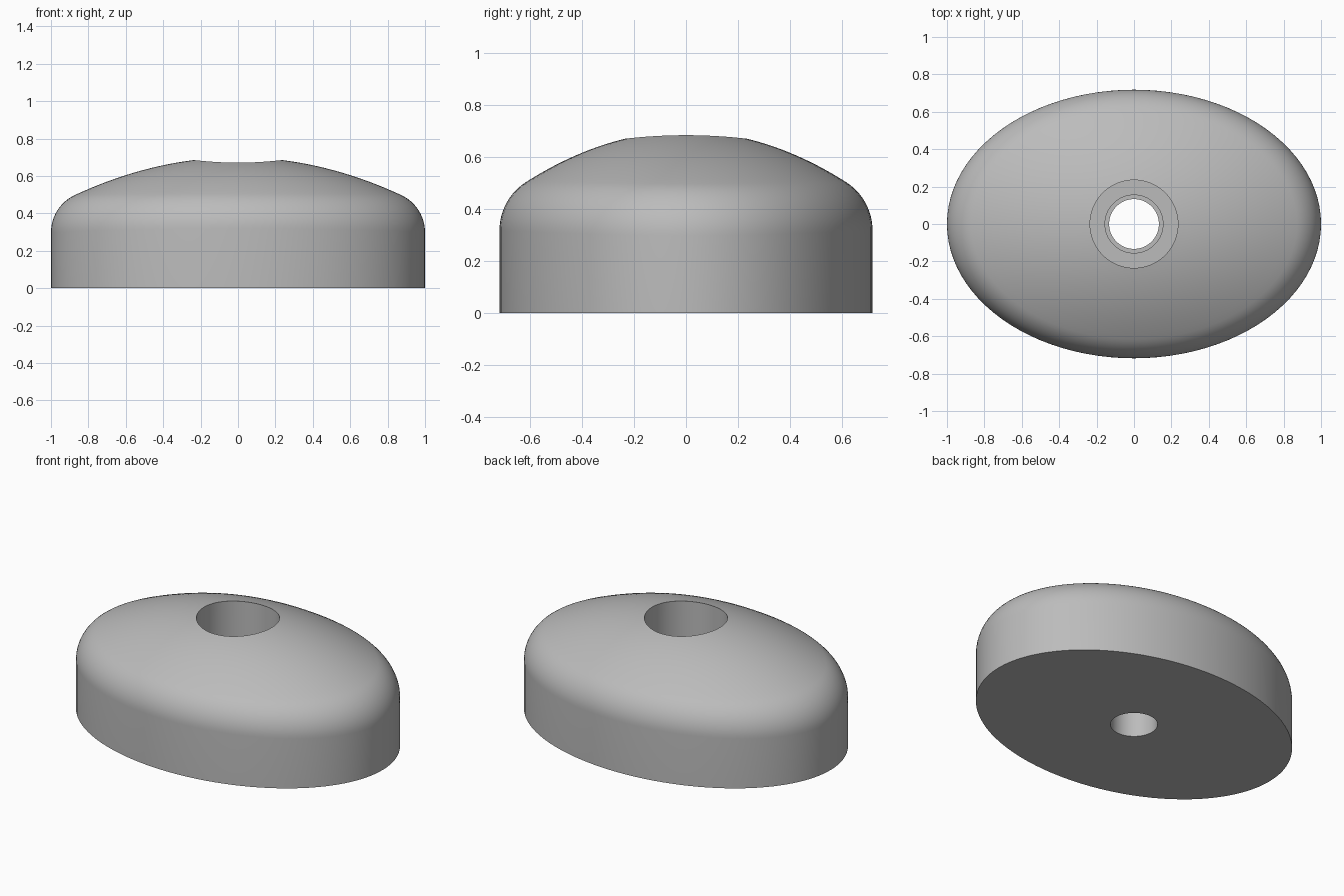
import bpy, bmesh, math
from mathutils import Vector

cube = bpy.data.objects.get("Cube")
if cube:
    bpy.data.objects.remove(cube, do_unlink=True)

SEGMENTS = 96
A, B = 1.0, 0.718          # half axes of the oval outline
FILLET = 0.22              # rounded shoulder radius
BORE, STEP, HOLE = 0.235, 0.155, 0.133
FLOOR_Z, LEDGE_Z = 0.32, 0.22


def dome(p):
    """Height of the domed top above a plan point."""
    return 0.70 - 0.265 * ((p.x / A) ** 2 + (p.y / B) ** 2)


def lift(p, z):
    return Vector((p.x, p.y, z))


def section(angle):
    """Closed profile of the body at one angle, from the hole outwards and back."""
    c, s = math.cos(angle), math.sin(angle)
    edge = Vector((A * c, B * s))
    inward = -Vector((c / A, s / B)).normalized()
    spoke = Vector((c, s))

    # Rolling circle that touches both the side wall and the dome
    def gap(d):
        return dome(edge + inward * d) - math.sqrt(FILLET ** 2 - (FILLET - d) ** 2)
    touch = min((FILLET * i / 400 for i in range(401)), key=gap)
    centre_z = gap(touch)
    sweep = math.acos((FILLET - touch) / FILLET)

    points = [lift(spoke * HOLE, 0), lift(edge, 0)]
    for i in range(13):
        a = sweep * i / 12
        points.append(lift(edge + inward * FILLET * (1 - math.cos(a)),
                           centre_z + FILLET * math.sin(a)))

    # Dome, from the shoulder to the counterbore rim
    knee, rim = edge + inward * touch, spoke * BORE
    for i in range(1, 15):
        p = knee.lerp(rim, i / 14)
        points.append(lift(p, dome(p)))

    # Stepped bore
    points += [lift(rim, FLOOR_Z), lift(spoke * STEP, FLOOR_Z),
               lift(spoke * STEP, LEDGE_Z), lift(spoke * HOLE, LEDGE_Z)]
    return points


# Oval domed body with a stepped through hole
bm = bmesh.new()
loops = [[bm.verts.new(p) for p in section(math.tau * i / SEGMENTS)]
         for i in range(SEGMENTS)]
for i, loop in enumerate(loops):
    following = loops[(i + 1) % SEGMENTS]
    for j in range(len(loop)):
        k = (j + 1) % len(loop)
        bm.faces.new((loop[j], following[j], following[k], loop[k]))
bmesh.ops.recalc_face_normals(bm, faces=bm.faces)
mesh = bpy.data.meshes.new("domed_body")
bm.to_mesh(mesh)
bm.free()
body = bpy.data.objects.new("domed_body", mesh)
bpy.context.collection.objects.link(body)

# Plain grey finish
grey = bpy.data.materials.new("light_grey")
grey.use_nodes = True
colour = (0.5, 0.5, 0.5, 1)
grey.diffuse_color = colour
grey.node_tree.nodes["Principled BSDF"].inputs["Base Color"].default_value = colour
mesh.materials.append(grey)

bpy.ops.object.select_all(action='DESELECT')
body.select_set(True)
bpy.context.view_layer.objects.active = body
bpy.ops.object.shade_smooth_by_angle(angle=math.radians(30))
